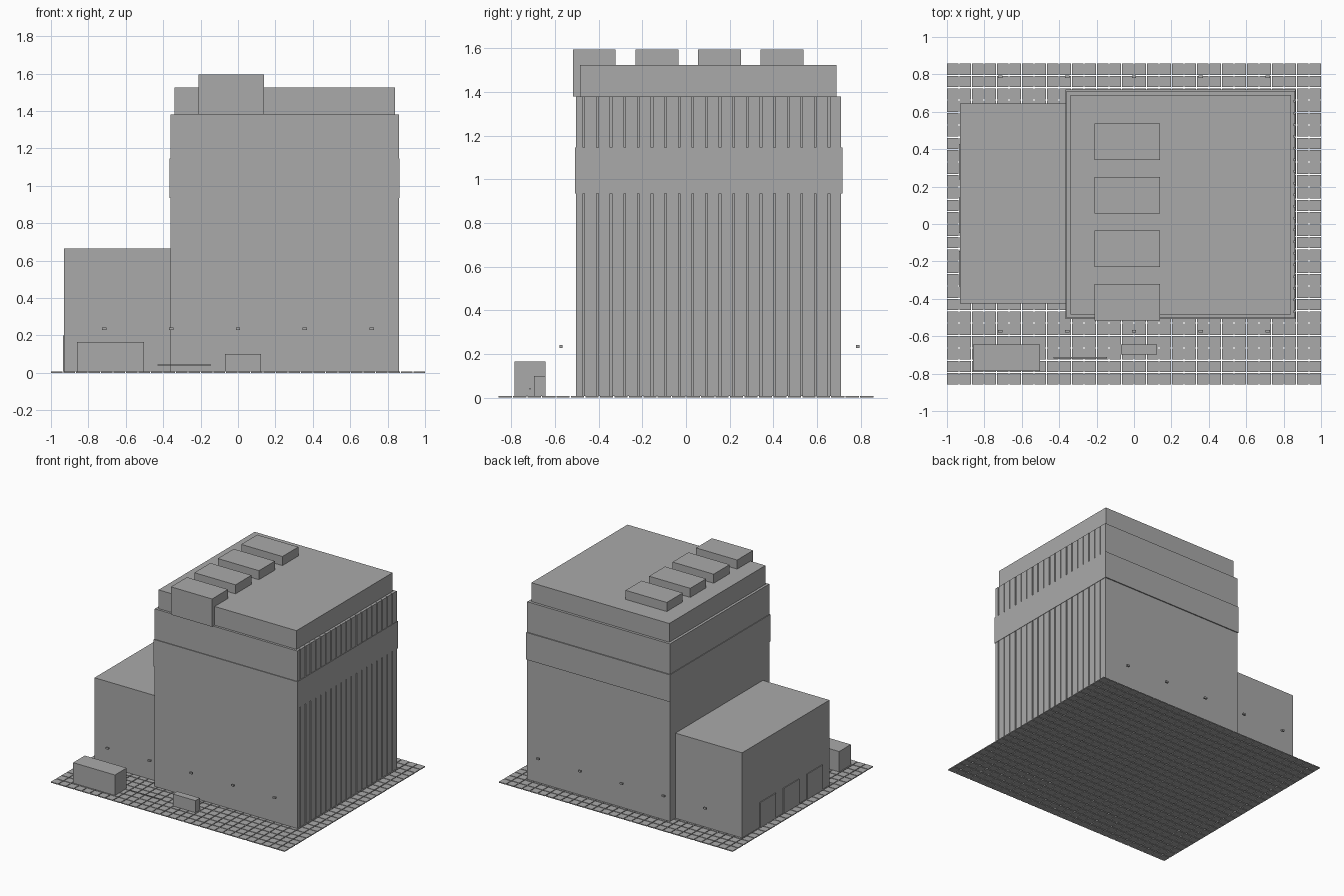
import bpy

old = bpy.data.objects.get("Cube")
if old:
    bpy.data.objects.remove(old, do_unlink=True)

# One plain grey for everything
GREY = (0.4, 0.4, 0.4, 1)
grey = bpy.data.materials.new("plain grey")
grey.use_nodes = True
grey.diffuse_color = GREY
grey.node_tree.nodes["Principled BSDF"].inputs["Base Color"].default_value = GREY


def box(name, x, y, z):
    """Flat-shaded box from (min, max) ranges on each axis."""
    bpy.ops.mesh.primitive_cube_add(size=1)
    ob = bpy.context.object
    ob.name = name
    ranges = (x, y, z)
    for v in ob.data.vertices:
        v.co = [r[0] if c < 0 else r[1] for c, r in zip(v.co, ranges)]
    ob.data.materials.append(grey)
    return ob


def repeat(ob, count, step):
    """Repeat a part along a constant offset."""
    mod = ob.modifiers.new("repeat", "ARRAY")
    mod.use_relative_offset = False
    mod.use_constant_offset = True
    mod.constant_offset_displace = step
    mod.count = count
    return ob


# Paved ground of separate tiles
GROUND = 0.007
GAP = 0.006
COLS, ROWS = 30, 26
DEPTH = 1.716
px, py = (2 + GAP) / COLS, (DEPTH + GAP) / ROWS
tiles = box("paving_tiles", (-1, -1 + px - GAP),
            (-DEPTH / 2, -DEPTH / 2 + py - GAP), (0, GROUND))
repeat(tiles, COLS, (px, 0, 0))
repeat(tiles, ROWS, (0, py, 0))

# Main tower with its band and stepped roof
box("tower_body", (-0.36, 0.852), (-0.503, 0.71), (GROUND, 1.38))
box("tower_band", (-0.365, 0.864), (-0.509, 0.718), (0.935, 1.145))
box("roof_block", (-0.34, 0.84), (-0.485, 0.69), (1.38, 1.525))

# Vertical wall panels with narrow grooves between them
PITCH, GROOVE = 0.0624, 0.008
FIRST = -0.464
for name, z in (("lower", (GROUND, 0.935)), ("upper", (1.145, 1.38))):
    box(name + "_corner_panel", (0.852, 0.861), (-0.503, FIRST - GROOVE), z)
    panels = box(name + "_wall_panels", (0.852, 0.861),
                 (FIRST, FIRST + PITCH - GROOVE), z)
    repeat(panels, 18, (0, PITCH, 0))
    end = FIRST + 18 * PITCH
    box(name + "_end_panel", (0.852, 0.861), (end, 0.71), z)

# Row of roof units
units = box("roof_units", (-0.212, 0.14), (-0.517, -0.322), (1.38, 1.595))
repeat(units, 4, (0, 0.2865, 0))

# Low annex with loading doors
box("annex", (-0.93, -0.36), (-0.425, 0.643), (GROUND, 0.665))
doors = box("loading_doors", (-0.936, -0.93), (-0.335, -0.145), (GROUND, 0.2))
repeat(doors, 3, (0, 0.2865, 0))

# Small lamps floating along the front and back
for name, y in (("front_lamps", -0.573), ("back_lamps", 0.787)):
    lamps = box(name, (-0.727, -0.703), (y - 0.007, y + 0.007), (0.228, 0.241))
    repeat(lamps, 5, (0.3575, 0, 0))

# Vehicles and barrier pole in the forecourt
box("large_vehicle", (-0.86, -0.502), (-0.786, -0.643), (GROUND, 0.165))
box("small_vehicle", (-0.07, 0.124), (-0.697, -0.643), (GROUND, 0.1))
box("barrier_pole", (-0.43, -0.145), (-0.718, -0.712), (0.038, 0.044))
